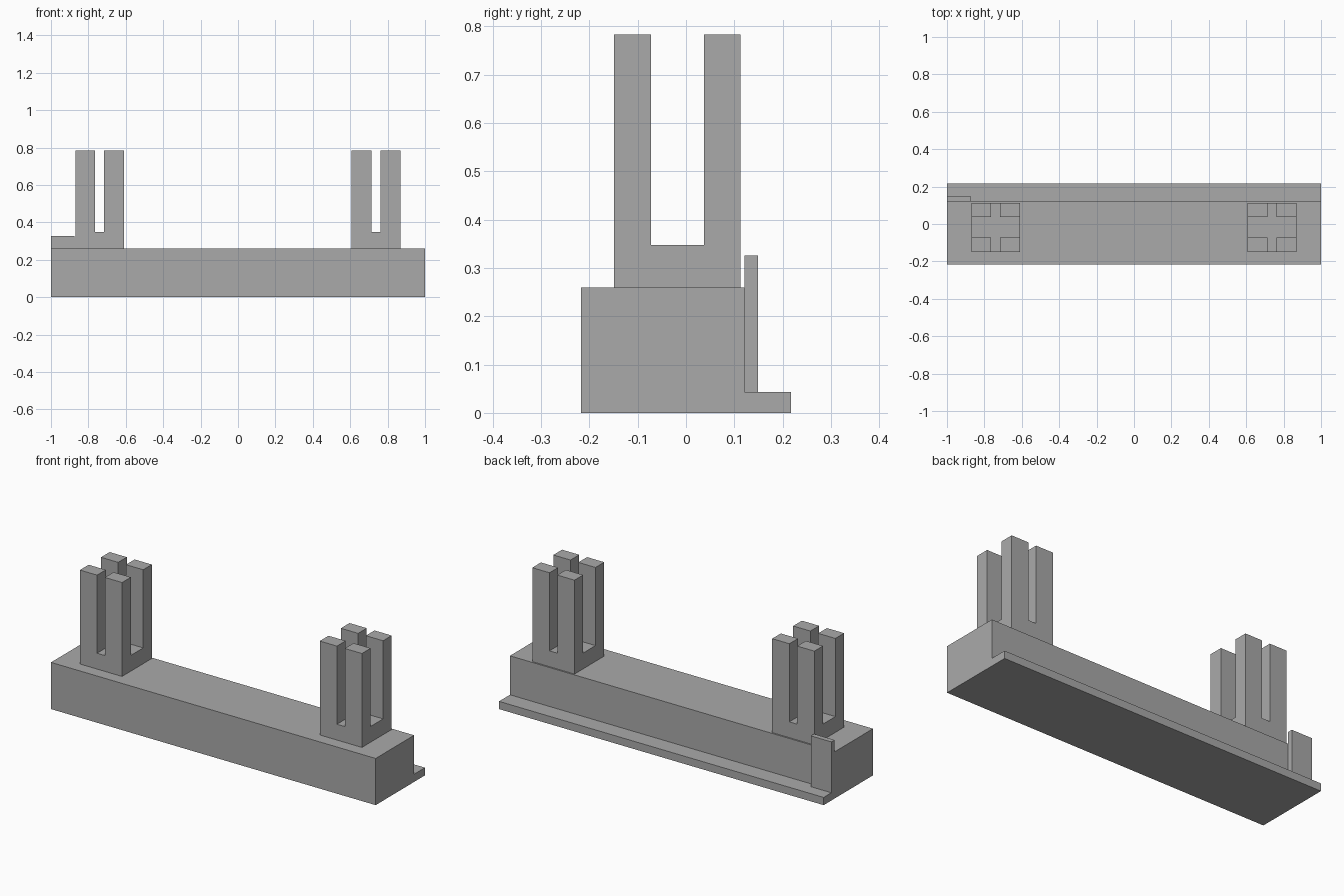
import bpy
import bmesh

cube = bpy.data.objects.get("Cube")
if cube:
    bpy.data.objects.remove(cube, do_unlink=True)

grey = bpy.data.materials.new("plain grey")
grey.use_nodes = True
colour = (0.4, 0.4, 0.4, 1)
grey.diffuse_color = colour
grey.node_tree.nodes["Principled BSDF"].inputs["Base Color"].default_value = colour


def finish(name, bm):
    bmesh.ops.recalc_face_normals(bm, faces=bm.faces[:])
    mesh = bpy.data.meshes.new(name)
    bm.to_mesh(mesh)
    bm.free()
    mesh.materials.append(grey)
    obj = bpy.data.objects.new(name, mesh)
    bpy.context.collection.objects.link(obj)
    return obj


def raise_faces(bm, faces, height):
    """Extrude faces straight up and return the new top faces."""
    result = bmesh.ops.extrude_face_region(bm, geom=faces, use_keep_orig=False)["geom"]
    verts = [g for g in result if isinstance(g, bmesh.types.BMVert)]
    bmesh.ops.translate(bm, verts=verts, vec=(0, 0, height))
    tops = [g for g in result if isinstance(g, bmesh.types.BMFace)]
    bmesh.ops.delete(bm, geom=[f for f in faces if f.is_valid], context='FACES_ONLY')
    return tops


def sweep_profile(name, profile, x0, x1):
    """Sweep a (y, z) outline along x."""
    bm = bmesh.new()
    face = bm.faces.new([bm.verts.new((x0, y, z)) for y, z in profile])
    result = bmesh.ops.extrude_face_region(bm, geom=[face], use_keep_orig=True)["geom"]
    verts = [g for g in result if isinstance(g, bmesh.types.BMVert)]
    bmesh.ops.translate(bm, verts=verts, vec=(x1 - x0, 0, 0))
    return finish(name, bm)


def pronged_post(name, xs, ys, bottom, slot_floor, top):
    """Square block whose four corners rise as prongs around a cross slot."""
    bm = bmesh.new()
    grid = [[bm.verts.new((x, y, bottom)) for y in ys] for x in xs]
    cells = {}
    for i in range(3):
        for j in range(3):
            cells[i, j] = bm.faces.new((grid[i][j], grid[i + 1][j],
                                        grid[i + 1][j + 1], grid[i][j + 1]))
    tops = raise_faces(bm, list(cells.values()), slot_floor - bottom)
    mid_x, mid_y = (xs[1], xs[2]), (ys[1], ys[2])
    for face in tops:
        c = face.calc_center_median()
        if not mid_x[0] < c.x < mid_x[1] and not mid_y[0] < c.y < mid_y[1]:
            raise_faces(bm, [face], top - slot_floor)
    return finish(name, bm)


# Long base with a thin ledge along the back
sweep_profile("base_with_ledge",
              [(-0.217, 0), (0.217, 0), (0.217, 0.043), (0.121, 0.043),
               (0.121, 0.26), (-0.217, 0.26)], -1, 1)

# Upright tab standing on the ledge at the right end
sweep_profile("end_tab",
              [(0.121, 0.043), (0.149, 0.043), (0.149, 0.326), (0.121, 0.326)],
              -1, -0.873)

# Slotted posts near both ends
post_depths = (-0.149, -0.072, 0.037, 0.113)
for name, left_edge in (("right_post", -0.87), ("left_post", 0.608)):
    widths = [left_edge + d for d in (0, 0.106, 0.154, 0.26)]
    pronged_post(name, widths, post_depths, 0.26, 0.348, 0.783)
